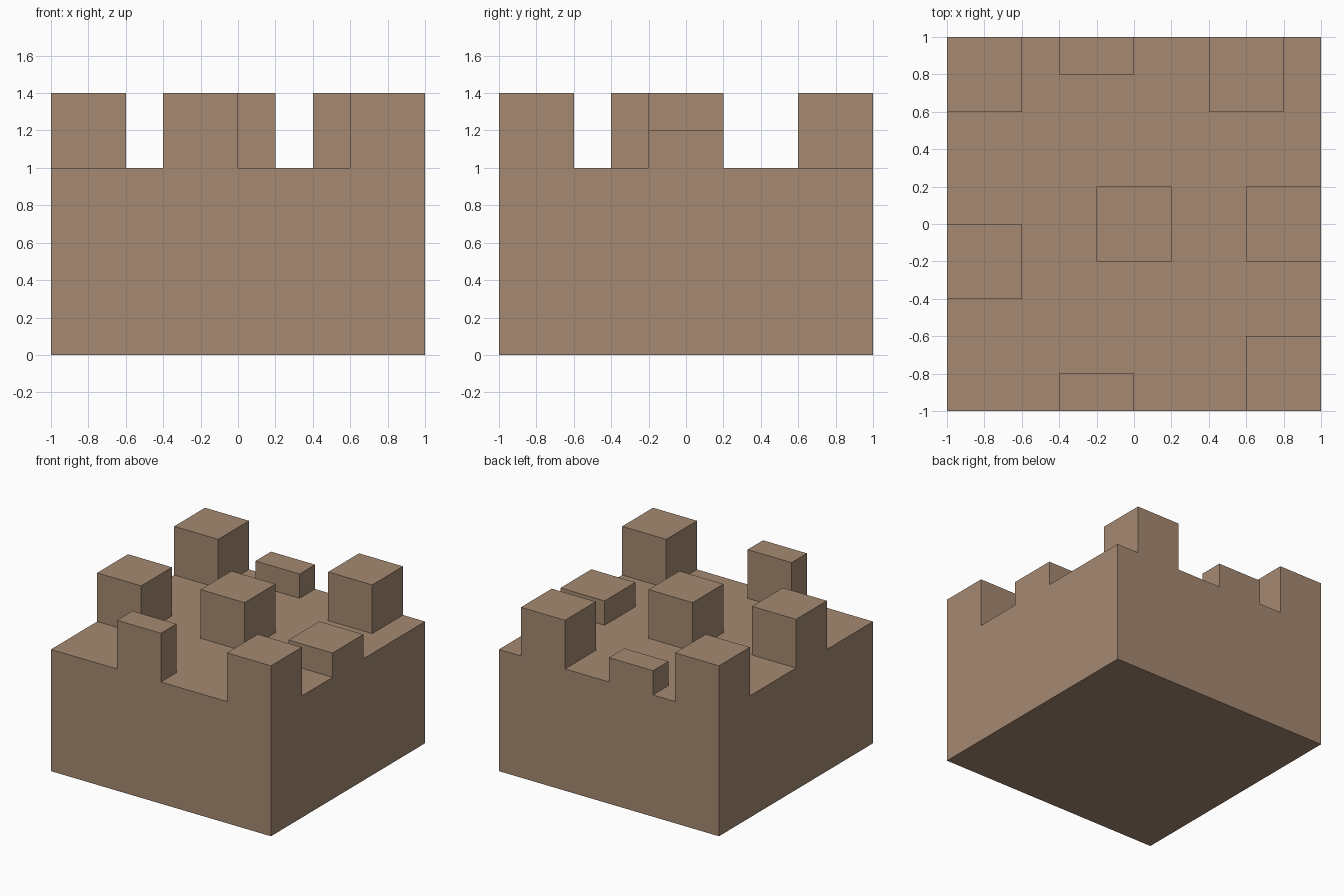
import bpy, bmesh, math

if "Cube" in bpy.data.objects:
    bpy.data.objects.remove(bpy.data.objects["Cube"])

clay = bpy.data.materials.new("clay_brown")
clay.diffuse_color = (0.376, 0.25, 0.165, 1.0)
clay.use_nodes = True
clay.node_tree.nodes["Principled BSDF"].inputs["Base Color"].default_value = clay.diffuse_color

BASE_H = 1.0
# Raised blocks: x min, x max, y min, y max, height above base
BLOCKS = [
    (-1.0, -0.6, 0.6, 1.0, 0.4),    # back left corner
    (-0.4, 0.0, 0.8, 1.0, 0.2),     # back, low
    (0.4, 0.8, 0.6, 1.0, 0.4),      # back right
    (-1.0, -0.6, -0.4, 0.0, 0.4),   # left
    (-0.2, 0.2, -0.2, 0.2, 0.4),    # centre
    (0.6, 1.0, -0.2, 0.2, 0.2),     # right, low
    (0.6, 1.0, -1.0, -0.6, 0.4),    # front right corner
    (-0.4, 0.0, -1.0, -0.8, 0.4),   # front
]


def extrude(bm, faces, dz):
    geom = bmesh.ops.extrude_face_region(bm, geom=faces)["geom"]
    verts = [g for g in geom if isinstance(g, bmesh.types.BMVert)]
    bmesh.ops.translate(bm, verts=verts, vec=(0, 0, dz))


# Solid base with a top divided into 0.2 cells
bm = bmesh.new()
bmesh.ops.create_grid(bm, x_segments=10, y_segments=10, size=1.0)
extrude(bm, bm.faces[:], BASE_H)
bmesh.ops.recalc_face_normals(bm, faces=bm.faces[:])

# Pull each block up out of the top surface
for x0, x1, y0, y1, h in BLOCKS:
    cells = []
    for f in bm.faces:
        c = f.calc_center_median()
        if abs(c.z - BASE_H) < 0.01 and x0 < c.x < x1 and y0 < c.y < y1:
            cells.append(f)
    extrude(bm, cells, h)

# Merge coplanar cells into clean flat faces
bmesh.ops.recalc_face_normals(bm, faces=bm.faces[:])
bmesh.ops.dissolve_limit(bm, angle_limit=math.radians(1),
                         verts=bm.verts[:], edges=bm.edges[:])

mesh = bpy.data.meshes.new("block_base_with_raised_cubes")
bm.to_mesh(mesh)
bm.free()
mesh.materials.append(clay)
obj = bpy.data.objects.new("block_base_with_raised_cubes", mesh)
bpy.context.collection.objects.link(obj)
